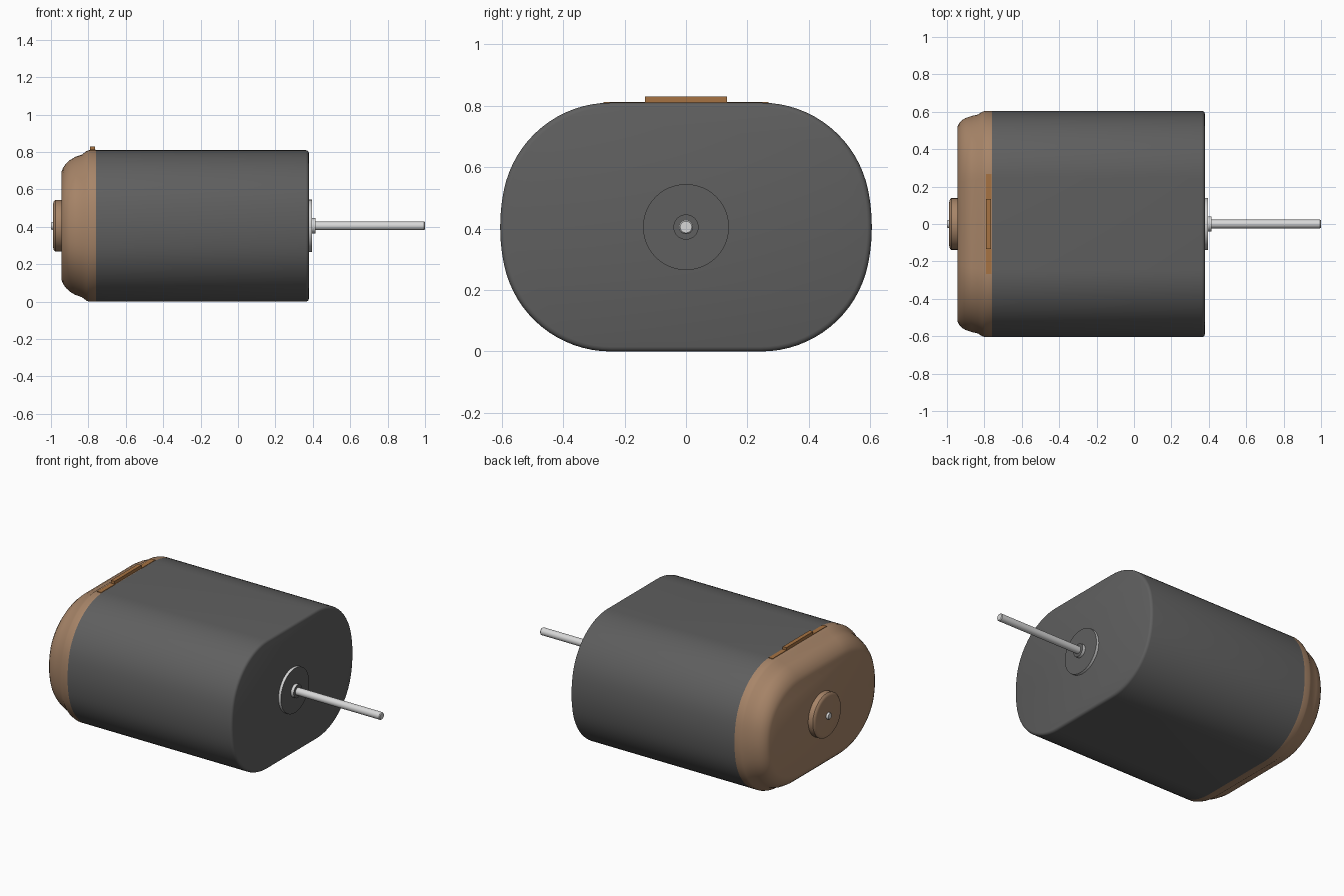
import bpy, bmesh, math

if "Cube" in bpy.data.objects:
    bpy.data.objects.remove(bpy.data.objects["Cube"])

CZ, HY, HZ = 0.405, 0.605, 0.405   # axis height, half width, half height


def mat(name, rgb):
    m = bpy.data.materials.new(name)
    m.diffuse_color = (*rgb, 1)
    m.use_nodes = True
    m.node_tree.nodes["Principled BSDF"].inputs["Base Color"].default_value = m.diffuse_color
    return m


steel = mat("dark steel", (0.115, 0.115, 0.115))
tan = mat("tan plastic", (0.39, 0.235, 0.14))
copper = mat("copper brown", (0.38, 0.17, 0.055))
silver = mat("silver", (0.68, 0.68, 0.68))


def can_section():
    """Flat top and bottom, big round sides, blending corner arcs."""
    flat = 0.245
    r = (HY**2 - flat**2 - HZ**2) / (2 * (HY - HZ))
    cz = HZ - r
    a0 = math.atan2(cz, flat)
    quarter = [(HY * math.cos(a0 * i / 5), HY * math.sin(a0 * i / 5)) for i in range(5)]
    for i in range(17):
        a = a0 + (math.pi / 2 - a0) * i / 16
        quarter.append((flat + r * math.cos(a), cz + r * math.sin(a)))
    half = quarter + [(-y, z) for y, z in reversed(quarter)]
    return half + [(y, -z) for y, z in reversed(half[1:-1])]


def circle(n=48):
    return [(math.cos(2 * math.pi * i / n), math.sin(2 * math.pi * i / n)) for i in range(n)]


def loft(name, section, rings, mats, cap_start=False, cap_end=False, face_mat=0):
    """Skin a section along x; each ring is (x, y scale, z scale)."""
    bm = bmesh.new()
    loops = [[bm.verts.new((x, y * sy, CZ + z * sz)) for y, z in section] for x, sy, sz in rings]
    n = len(section)
    for a, b in zip(loops, loops[1:]):
        for i in range(n):
            j = (i + 1) % n
            bm.faces.new((a[i], a[j], b[j], b[i]))
    if cap_start:
        bm.faces.new(list(reversed(loops[0]))).material_index = face_mat
    if cap_end:
        bm.faces.new(loops[-1]).material_index = face_mat
    bmesh.ops.recalc_face_normals(bm, faces=bm.faces)
    return finish(name, bm, mats)


def finish(name, bm, mats):
    me = bpy.data.meshes.new(name)
    bm.to_mesh(me)
    bm.free()
    for m in mats:
        me.materials.append(m)
    ob = bpy.data.objects.new(name, me)
    bpy.context.collection.objects.link(ob)
    bpy.ops.object.select_all(action='DESELECT')
    ob.select_set(True)
    bpy.context.view_layer.objects.active = ob
    bpy.ops.object.shade_smooth_by_angle(angle=math.radians(35))
    return ob


def inset_ring(x, dy, dz):
    return (x, 1 - dy / HY, 1 - dz / HZ)


def box(name, x, y, z, m):
    bm = bmesh.new()
    bmesh.ops.create_cube(bm, size=1)
    for v in bm.verts:
        v.co = [lo + (c + 0.5) * (hi - lo) for c, (lo, hi) in zip(v.co, (x, y, z))]
    finish(name, bm, [m])


# steel can with a small rounded front edge
can = [(-0.76, 0), (0.362, 0), (0.370, 0.002), (0.376, 0.007), (0.379, 0.015)]
loft("motor_can", can_section(), [inset_ring(x, d, d) for x, d in can], [steel], cap_end=True)

# domed plastic end cap
dome = [(-0.76, 0, 0), (-0.795, 0, 0), (-0.81, 0.004, 0.005), (-0.835, 0.02, 0.024),
        (-0.87, 0.028, 0.036), (-0.90, 0.038, 0.054), (-0.92, 0.05, 0.073),
        (-0.935, 0.066, 0.094), (-0.945, 0.085, 0.118)]
loft("end_cap", can_section(), [inset_ring(*d) for d in reversed(dome)], [tan], cap_start=True)

# rear bearing housing
loft("rear_bearing", circle(), [(x, r, r) for x, r in
     [(-0.988, 0.118), (-0.985, 0.130), (-0.977, 0.138), (-0.94, 0.138)]], [tan], cap_start=True)

# front boss and collar: bright rims, dark faces
loft("front_boss", circle(), [(0.375, 0.14, 0.14), (0.396, 0.14, 0.14)],
     [silver, steel], cap_end=True, face_mat=1)
loft("front_collar", circle(32), [(0.39, 0.041, 0.041), (0.415, 0.041, 0.041)],
     [silver, steel], cap_end=True, face_mat=1)

# shaft through the whole motor
loft("shaft", circle(24), [(x, r, r) for x, r in
     [(-1.0, 0.017), (-0.997, 0.02), (-0.98, 0.023), (0.995, 0.023), (1.0, 0.019)]],
     [silver], cap_start=True, cap_end=True)

# terminal strip on top: raised middle and low ends
box("terminal_middle", (-0.79, -0.765), (-0.133, 0.133), (0.79, 0.83), copper)
for side, s in (("left", -1), ("right", 1)):
    box("terminal_" + side, (-0.79, -0.762), tuple(sorted((s * 0.133, s * 0.268))), (0.79, 0.813), copper)
